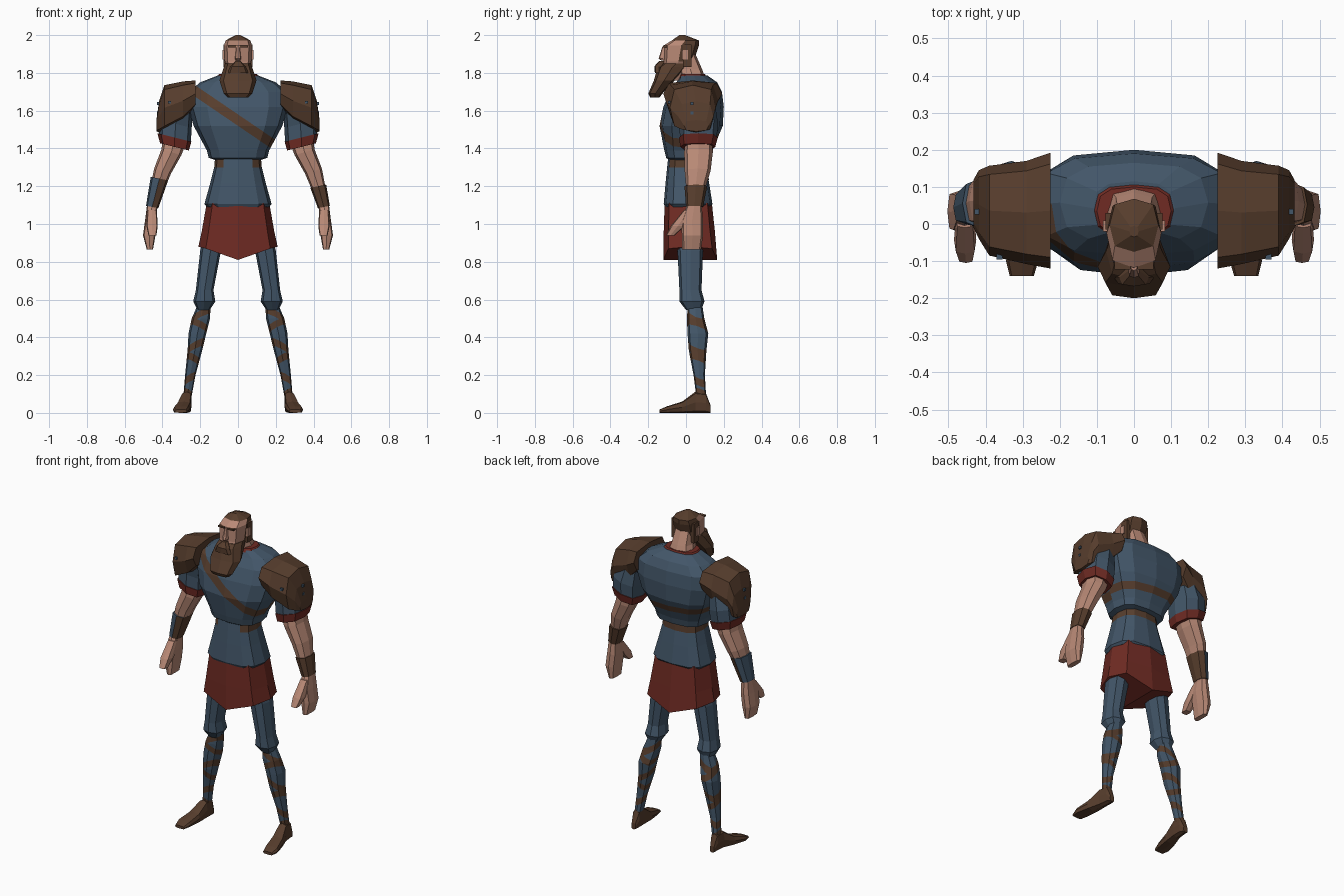
import bpy, bmesh
from math import cos, sin, pi, copysign
from mathutils import Vector

default = bpy.data.objects.get("Cube")
if default:
    bpy.data.objects.remove(default)


def material(name, r, g, b):
    mat = bpy.data.materials.new(name)
    mat.use_nodes = True
    colour = (r, g, b, 1)
    mat.diffuse_color = colour
    mat.node_tree.nodes["Principled BSDF"].inputs["Base Color"].default_value = colour
    return mat


BLUE = material("slate blue cloth", .055, .093, .14)
BROWN = material("brown leather", .095, .047, .026)
RED = material("dark red cloth", .16, .024, .017)
SKIN = material("skin", .48, .25, .18)


def finish(name, bm, mats, side=1, rule=None):
    """Mirror if needed, colour faces by rule, and make a flat shaded object."""
    if rule:
        for face in bm.faces:
            face.material_index = rule(face.calc_center_median())
    for v in bm.verts:
        v.co.x *= side
    bmesh.ops.recalc_face_normals(bm, faces=bm.faces)
    mesh = bpy.data.meshes.new(name)
    bm.to_mesh(mesh)
    bm.free()
    for mat in mats:
        mesh.materials.append(mat)
    obj = bpy.data.objects.new(name, mesh)
    bpy.context.collection.objects.link(obj)
    return obj


def paint_band(bm, point, normal, width, facing=0):
    """Cut a stripe between two parallel planes and give it the second material."""
    normal = Vector(normal).normalized()
    point = Vector(point)

    def chosen():
        bm.normal_update()
        return [f for f in bm.faces if not facing or f.normal.y * facing > 0]

    for offset in (-width / 2, width / 2):
        faces = chosen()
        geom = faces + list({e for f in faces for e in f.edges}) + list({v for f in faces for v in f.verts})
        bmesh.ops.bisect_plane(bm, geom=geom, plane_co=point + normal * offset, plane_no=normal)
    for face in chosen():
        if abs((face.calc_center_median() - point).dot(normal)) < width / 2:
            face.material_index = 1


def loft(name, rings, mats, sides=8, power=.7, tilt=0, axis="z", side=1,
         rule=None, bands=(), shape=None):
    """Skin rounded-box sections, each given as (station, a_min, a_max, b_min, b_max)."""
    bm = bmesh.new()
    loops = []
    for s, a0, a1, b0, b1 in rings:
        loop = []
        for i in range(sides):
            t = 2 * pi * i / sides
            c, d = round(cos(t), 6), round(sin(t), 6)
            da = copysign(abs(c) ** power, c) * (a1 - a0) / 2
            a = (a0 + a1) / 2 + da
            b = (b0 + b1) / 2 + copysign(abs(d) ** power, d) * (b1 - b0) / 2
            station = s + tilt * da
            co = {"z": (a, b, station), "y": (a, station, b), "x": (station, a, b)}[axis]
            loop.append(bm.verts.new(co))
        loops.append(loop)
    for low, high in zip(loops, loops[1:]):
        for i in range(sides):
            j = (i + 1) % sides
            bm.faces.new((low[i], low[j], high[j], high[i]))
    bm.faces.new(loops[0])
    end = bm.faces.new(loops[-1])
    if shape:
        shape(loops[-1], end)
    bmesh.ops.recalc_face_normals(bm, faces=bm.faces)
    for band in bands:
        paint_band(bm, *band)
    return finish(name, bm, mats, side, rule)


def sym(z, half, front, back):
    return (z, -half, half, front, back)


def block(name, low, high, mat, side=1):
    bm = bmesh.new()
    bmesh.ops.create_cube(bm, size=1)
    for v in bm.verts:
        v.co = [l + (c + .5) * (h - l) for l, h, c in zip(low, high, v.co)]
    return finish(name, bm, [mat], side)


# Chest with a strap that runs diagonally in front and level behind
loft("chest", [sym(1.34, .125, -.09, .10), sym(1.35, .155, -.105, .13),
               sym(1.39, .165, -.115, .14), sym(1.52, .235, -.14, .195),
               sym(1.62, .265, -.12, .2), sym(1.70, .26, -.085, .19),
               sym(1.75, .2, -.05, .165), sym(1.785, .11, -.03, .115)],
     [BLUE, BROWN], sides=12,
     bands=[((0, 0, 1.55), (.68, 0, 1), .05, -1), ((0, 0, 1.46), (.05, 0, 1), .04, 1)])
loft("collar", [sym(1.765, .125, -.04, .12), sym(1.793, .1, -.03, .1)], [RED], sides=12)

# Waist with the belt at its top, open at the front
loft("waist", [sym(1.09, .165, -.11, .13), sym(1.105, .178, -.118, .14),
               sym(1.22, .146, -.108, .122), sym(1.30, .126, -.1, .108),
               sym(1.345, .122, -.095, .105)],
     [BLUE, BROWN], sides=12,
     rule=lambda c: int(c.z > 1.29 and (c.y > -.06 or abs(c.x) > .07)))


# Skirt whose underside is a shallow keel from front to back
def keel_hem(loop, underside):
    for v in loop:
        v.co.z += .07 * min(1, abs(v.co.x) / .2)
    ridge = [v for v in loop if abs(v.co.x) < .001]
    bmesh.utils.face_split(underside, *ridge)


loft("skirt", [sym(1.11, .166, -.113, .137), sym(.96, .192, -.118, .153),
               sym(.81, .21, -.12, .165)], [RED], power=.6, shape=keel_hem)

# Neck and head, with hair on the crown and back
loft("neck", [sym(1.75, .085, -.02, .11), sym(1.82, .062, -.04, .085),
              sym(1.90, .055, -.06, .05)], [SKIN])
loft("head", [sym(1.76, .04, -.13, -.03), sym(1.82, .055, -.13, .015),
              sym(1.86, .07, -.12, .04), sym(1.945, .074, -.118, .068),
              sym(1.972, .066, -.075, .068), sym(2, .012, -.035, -.005)],
     [SKIN, BROWN], rule=lambda c: int(c.z > 1.97 or (c.y > -.02 and c.z > 1.87)))
loft("nose", [sym(1.94, .009, -.125, -.1), sym(1.875, .016, -.145, -.1),
              sym(1.865, .012, -.13, -.1)], [SKIN])
loft("beard", [sym(1.67, .055, -.19, -.14), sym(1.69, .075, -.2, -.125),
               sym(1.76, .098, -.17, -.06), sym(1.83, .075, -.15, .005),
               sym(1.85, .068, -.125, .02)], [BROWN])
loft("moustache", [sym(1.80, .055, -.165, -.12), sym(1.835, .04, -.168, -.12),
                   sym(1.862, .014, -.142, -.11)], [BROWN])

for side, label in ((1, "left_"), (-1, "right_")):
    # Face details
    block(label + "sideburn", (.055, -.015, 1.83), (.077, .03, 1.95), BROWN, side)
    block(label + "ear", (.06, -.02, 1.87), (.083, .01, 1.92), SKIN, side)
    block(label + "brow", (.01, -.122, 1.935), (.052, -.095, 1.945), BROWN, side)

    # Shoulder guard with studs on its outer face and front
    loft(label + "shoulder_guard",
         [(.225, -.12, .192, 1.62, 1.76), (.29, -.108, .17, 1.55, 1.755),
          (.39, -.085, .157, 1.495, 1.735), (.418, -.04, .145, 1.485, 1.65),
          (.432, -.01, .12, 1.49, 1.55)], [BROWN], power=.62, axis="x", side=side)
    for height in (1.58, 1.63):
        block(label + "guard_stud", (.4, .025, height), (.43, .04, height + .015), BLUE, side)
    block(label + "front_stud", (.355, -.096, 1.637), (.37, -.08, 1.652), BLUE, side)

    # Sleeve and its cuff
    loft(label + "sleeve", [(1.66, .24, .36, -.06, .15), (1.53, .245, .415, -.035, .17),
                            (1.45, .25, .42, -.032, .162)], [BLUE], tilt=.25, side=side)
    loft(label + "sleeve_cuff", [(1.458, .247, .427, -.037, .168), (1.408, .26, .412, -.03, .155)],
         [RED], tilt=.25, side=side)

    # Bare arm, bracer and hand
    loft(label + "arm", [(1.46, .27, .395, 0, .14), (1.38, .3, .405, -.01, .142),
                         (1.28, .355, .444, -.007, .13), (1.2, .388, .46, 0, .105),
                         (1.08, .43, .48, .005, .083)], [SKIN], tilt=.3, side=side)
    if side > 0:
        loft(label + "bracer", [(1.2, .383, .467, -.008, .112), (1.09, .423, .486, 0, .09)],
             [BROWN], tilt=.2, side=side)
    else:
        loft(label + "bracer", [(1.24, .37, .462, -.01, .122), (1.09, .422, .487, 0, .09)],
             [BROWN, BLUE], tilt=.2, side=side,
             rule=lambda c: int(c.x > .435 - (c.z - 1.165) * .3))
    loft(label + "hand", [(1.1, .43, .482, .005, .083), (1.02, .427, .492, -.025, .09),
                          (.94, .437, .503, -.022, .09), (.865, .45, .483, -.02, .08)],
         [SKIN], power=.55, side=side)
    loft(label + "thumb", [(1.075, .43, .48, -.01, .04), (.99, .425, .485, -.08, -.005),
                           (.94, .432, .474, -.105, -.06)], [SKIN], power=.5, side=side)

    # Trouser leg gathered at the knee
    loft(label + "trouser", [(.98, .065, .165, -.05, .1), (.86, .09, .2, -.045, .09),
                             (.65, .13, .223, -.035, .082), (.59, .12, .237, -.035, .098),
                             (.545, .15, .215, 0, .08)], [BLUE], side=side)

    # Shin with crossing leather wraps
    wraps = [((.16 + .02 * i, .05, .53 - .085 * i), (.5 * (-1) ** i, .35, 1), .032)
             for i in range(6)]
    loft(label + "shin", [(.58, .145, .21, .01, .085), (.5, .148, .245, .005, .097),
                          (.42, .168, .262, .008, .118), (.33, .19, .267, .015, .108),
                          (.2, .225, .28, .04, .1), (.08, .247, .29, .055, .107)],
         [BLUE, BROWN], side=side, bands=wraps)

    # Pointed shoe turned slightly outward
    loft(label + "shoe", [(.13, .255, .285, 0, .04), (.105, .245, .293, 0, .105),
                          (.05, .245, .3, 0, .112), (-.02, .248, .325, 0, .06),
                          (-.1, .258, .345, 0, .035), (-.14, .27, .335, 0, .018)],
         [BROWN], power=.55, axis="y", side=side)
